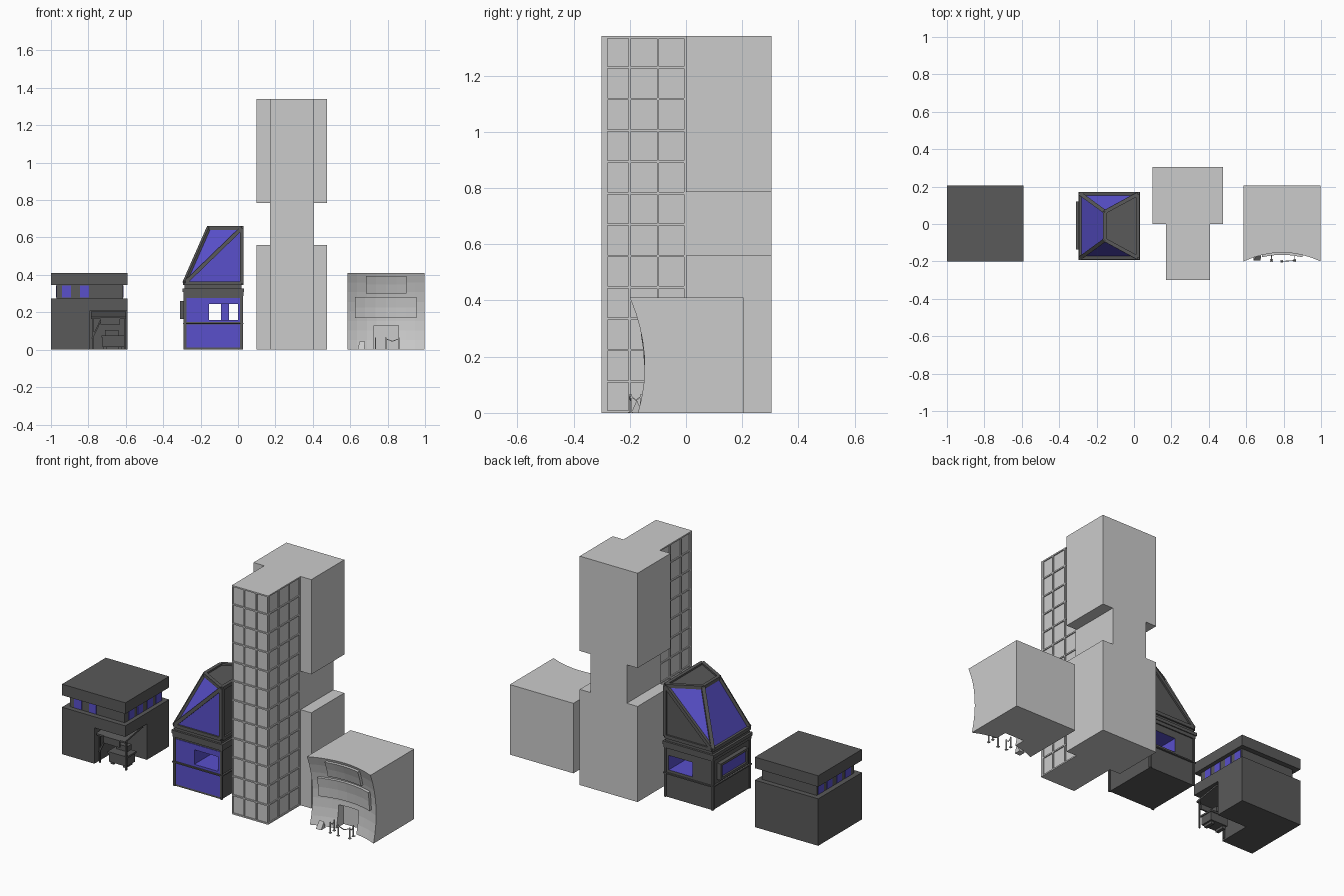
import bpy, bmesh
from mathutils import Vector

if "Cube" in bpy.data.objects:
    bpy.data.objects.remove(bpy.data.objects["Cube"])


def material(name, r, g, b):
    m = bpy.data.materials.new(name)
    m.diffuse_color = (r, g, b, 1)
    m.use_nodes = True
    m.node_tree.nodes["Principled BSDF"].inputs["Base Color"].default_value = m.diffuse_color
    return m


BLUE = material("blue", 0.10, 0.08, 0.60)
DARK = material("dark_grey", 0.10, 0.10, 0.10)


def mesh(name, verts, faces, mats=(), idx=None):
    me = bpy.data.meshes.new(name)
    me.from_pydata(verts, [], faces)
    for m in mats:
        if m:
            me.materials.append(m)
    if idx:
        me.polygons.foreach_set("material_index", idx)
    bm = bmesh.new()
    bm.from_mesh(me)
    bmesh.ops.recalc_face_normals(bm, faces=bm.faces)
    bm.to_mesh(me)
    bm.free()
    ob = bpy.data.objects.new(name, me)
    bpy.context.collection.objects.link(ob)
    return ob


CUBE = [(0, 1, 3, 2), (4, 6, 7, 5), (0, 4, 5, 1), (2, 3, 7, 6), (0, 2, 6, 4), (1, 5, 7, 3)]


def box(name, x0, x1, y0, y1, z0, z1, mat=None):
    v = [(x, y, z) for x in (x0, x1) for y in (y0, y1) for z in (z0, z1)]
    return mesh(name, v, CUBE, (mat,))


def beam(name, p, q, w, mat=None):
    # square bar from p to q
    p, q = Vector(p), Vector(q)
    d = (q - p).normalized()
    a = d.cross(Vector((0, 0, 1)))
    a = a.normalized() if a.length > 1e-3 else Vector((1, 0, 0))
    b = d.cross(a)
    v = [e + (a * s + b * t) * w / 2 for e in (p, q) for s in (-1, 1) for t in (-1, 1)]
    return mesh(name, v, CUBE, (mat,))


def cut(ob, *bounds, mat=None):
    c = box("cutter", *bounds, mat)
    m = ob.modifiers.new("cut", 'BOOLEAN')
    m.operation, m.object, m.solver = 'DIFFERENCE', c, 'EXACT'
    m.material_mode = 'TRANSFER'
    bpy.context.view_layer.objects.active = ob
    bpy.ops.object.modifier_apply(modifier=m.name)
    bpy.data.objects.remove(c)


# ---- Cafe: block with corner notch, window band and roof slab
base = box("cafe_base", -1, -.59, -.2, .205, 0, .275, DARK)
cut(base, -.79, -.5, -.3, 0, -.1, .21, mat=DARK)
box("cafe_window_band", -.97, -.615, -.17, .175, .275, .345, DARK)
box("cafe_roof_slab", -1, -.59, -.2, .205, .345, .41, DARK)
for x in (-.94, -.845):
    box("cafe_front_window", x, x + .048, -.174, -.168, .278, .342, BLUE)
for y in (-.11, -.03, .06, .14):
    box("cafe_left_window", -.974, -.968, y - .024, y + .024, .278, .342, BLUE)
    box("cafe_right_window", -.617, -.611, y - .024, y + .024, .278, .342, BLUE)

# Stall in the notch
mesh("stall_canopy", [(x, y, z + t) for x in (-.785, -.6) for y, z in ((-.19, .165), (-.02, .195))
                      for t in (0, .01)], CUBE, (DARK,))
box("stall_canopy_front", -.735, -.63, -.196, -.186, .135, .175, DARK)
box("stall_counter", -.725, -.61, -.16, -.08, .015, .065, DARK)
box("stall_counter_top", -.73, -.605, -.165, -.075, .065, .075, DARK)
box("stall_cabinet", -.71, -.64, -.11, -.07, .075, .105, DARK)
for x in (-.775, -.605):
    beam("stall_post", (x, -.17, 0), (x, -.17, .17), .008, DARK)
for x in (-.71, -.63):
    box("stall_foot", x - .01, x + .01, -.15, -.09, 0, .015, DARK)
beam("stall_brace", (-.78, -.17, .06), (-.735, -.17, .155), .008, DARK)

# ---- Kiosk tower: body with a see-through serving hatch
X0, X1, Y0, Y1 = -.285, .02, -.18, .16
HATCH = (-.155, 0, -.4, .4, .16, .245)
body = box("kiosk_body", X0, X1, Y0, Y1, 0, .29, DARK)
cut(body, *HATCH, mat=BLUE)
panel = box("kiosk_upper_panel", X0 + .01, X1 - .01, Y0 - .003, Y0 + .01, .147, .277, BLUE)
cut(panel, *HATCH, mat=BLUE)
box("kiosk_lower_panel", X0 + .01, X1 - .01, Y0 - .003, Y0 + .01, .012, .135, BLUE)
box("kiosk_sill", -.295, .03, -.19, .17, .137, .144, DARK)
box("kiosk_hatch_column", -.09, -.047, -.04, 0, .16, .245, BLUE)
box("kiosk_ledge_lower", -.292, .03, -.188, .167, .288, .308, DARK)
box("kiosk_ledge_upper", -.298, .033, -.192, .172, .308, .327, DARK)
for x in (X0, X1):
    for y in (Y0, Y1):
        beam("kiosk_corner_post", (x, y, 0), (x, y, .29), .012, DARK)

# Framed window box on the left wall
box("side_window_glass", -.30, X0, -.12, .11, .18, .247, BLUE)
for z in (.165, .247):
    box("side_window_rail", -.31, X0, -.135, .12, z, z + .014, DARK)
for y in (-.135, .106):
    box("side_window_jamb", -.31, X0, y, y + .014, .165, .26, DARK)

# Roof: two corners sliced by slanted triangles
ZB, ZM, ZT = .325, .355, .65
rv = [(x, y, z) for z in (ZB, ZM) for x, y in ((X0, Y0), (X1, Y0), (X1, Y1), (X0, Y1))]
rv += [(-.155, -.085, ZT), (X1, Y0, ZT), (X1, Y1, ZT), (-.155, .065, ZT)]
rf = [(3, 2, 1, 0), (0, 1, 5, 4), (1, 2, 6, 5), (2, 3, 7, 6), (3, 0, 4, 7), (8, 9, 10, 11),
      (4, 5, 9), (4, 9, 8), (6, 7, 10), (7, 11, 10), (7, 4, 8, 11), (5, 6, 10, 9)]
mesh("kiosk_roof", rv, rf, (DARK, BLUE), [0, 0, 0, 0, 0, 0, 1, 1, 0, 1, 1, 0])
for a, b in ((4, 5), (5, 6), (6, 7), (7, 4), (8, 9), (9, 10), (10, 11), (11, 8),
             (4, 8), (7, 11), (4, 9), (7, 10), (5, 9), (6, 10)):
    beam("roof_frame", rv[a], rv[b], .02, DARK)

# ---- High-rise: recessed glazed core with a flush rib grid, and two rear blocks
TX0, TX1, H, R, D = .17, .405, 1.34, .004, .006
box("tower_glazed_core", TX0 + D, TX1 - D, -.3 + D, .01, 0, H)
box("tower_rear_core", TX0, TX1, 0, .305, .5, .85)
box("tower_lower_block", .1, .475, 0, .305, 0, .56)
box("tower_upper_block", .1, .475, 0, .305, .785, H)
for i in range(13):
    z = min(max(i * H / 12, R), H - R)
    box("tower_floor_rib", TX0, TX1, -.3, 0, z - R, z + R)
for i in range(4):
    x = min(max(TX0 + i * (TX1 - TX0) / 3, TX0 + R), TX1 - R)
    box("tower_front_mullion", x - R, x + R, -.3, -.28, 0, H)
for y in (-.2, -.1, -R):
    for x in (TX0, TX1 - .02):
        box("tower_side_mullion", x, x + .02, y - R, y + R, 0, H)


# ---- Music hall: block with a front that is concave both ways
CX, HW = .792, .206


def wall_y(x, z):
    return -.147 - .88 * (z - .165) ** 2 + .047 * (1 - ((x - CX) / HW) ** 2)


def concave_block(name, x0, x1, z0, z1, back, n, m, out=0):
    v = [(x, wall_y(x, z) - out, z)
         for z in [z0 + (z1 - z0) * j / m for j in range(m + 1)]
         for x in [x0 + (x1 - x0) * i / n for i in range(n + 1)]]
    w, k = n + 1, len(v)
    v += [(x0, back, z0), (x1, back, z0), (x0, back, z1), (x1, back, z1)]
    f = [(j * w + i, j * w + i + 1, j * w + w + i + 1, j * w + w + i)
         for j in range(m) for i in range(n)]
    f += [(k, k + 1, k + 3, k + 2),
          (*range(w), k + 1, k), (*range(m * w, m * w + w), k + 3, k + 2),
          (*range(0, k, w), k + 2, k), (*range(n, k, w), k + 3, k + 1)]
    return mesh(name, v, f)


hall = concave_block("hall_block", CX - HW, CX + HW, 0, .41, .205, 8, 8)
cut(hall, .727, .857, -.4, -.06, -.1, .13)
# Blank sign boards in place of the sign
concave_block("upper_sign_board", .685, .9, .3, .395, -.06, 4, 2, .018)
concave_block("lower_sign_board", .625, .955, .17, .282, -.06, 6, 2, .018)

# Queue barrier and pavement board
posts = [(.735, -.195), (.79, -.2), (.86, -.195), (.86, -.16), (.735, -.16)]
for x, y in posts:
    beam("barrier_post", (x, y, 0), (x, y, .065), .006)
    box("barrier_foot", x - .007, x + .007, y - .007, y + .007, 0, .004)
for (ax, ay), (bx, by) in ((posts[0], posts[4]), (posts[1], posts[2]), (posts[2], posts[3])):
    mid = ((ax + bx) / 2, (ay + by) / 2, .045)
    beam("barrier_rope", (ax, ay, .058), mid, .004)
    beam("barrier_rope", mid, (bx, by, .058), .004)
mesh("pavement_board", [(.64, -.195, 0), (.64, -.155, 0), (.65, -.175, .045),
                        (.675, -.195, 0), (.675, -.155, 0), (.68, -.175, .045)],
     [(0, 1, 2), (3, 5, 4), (0, 3, 4, 1), (0, 2, 5, 3), (1, 4, 5, 2)])
